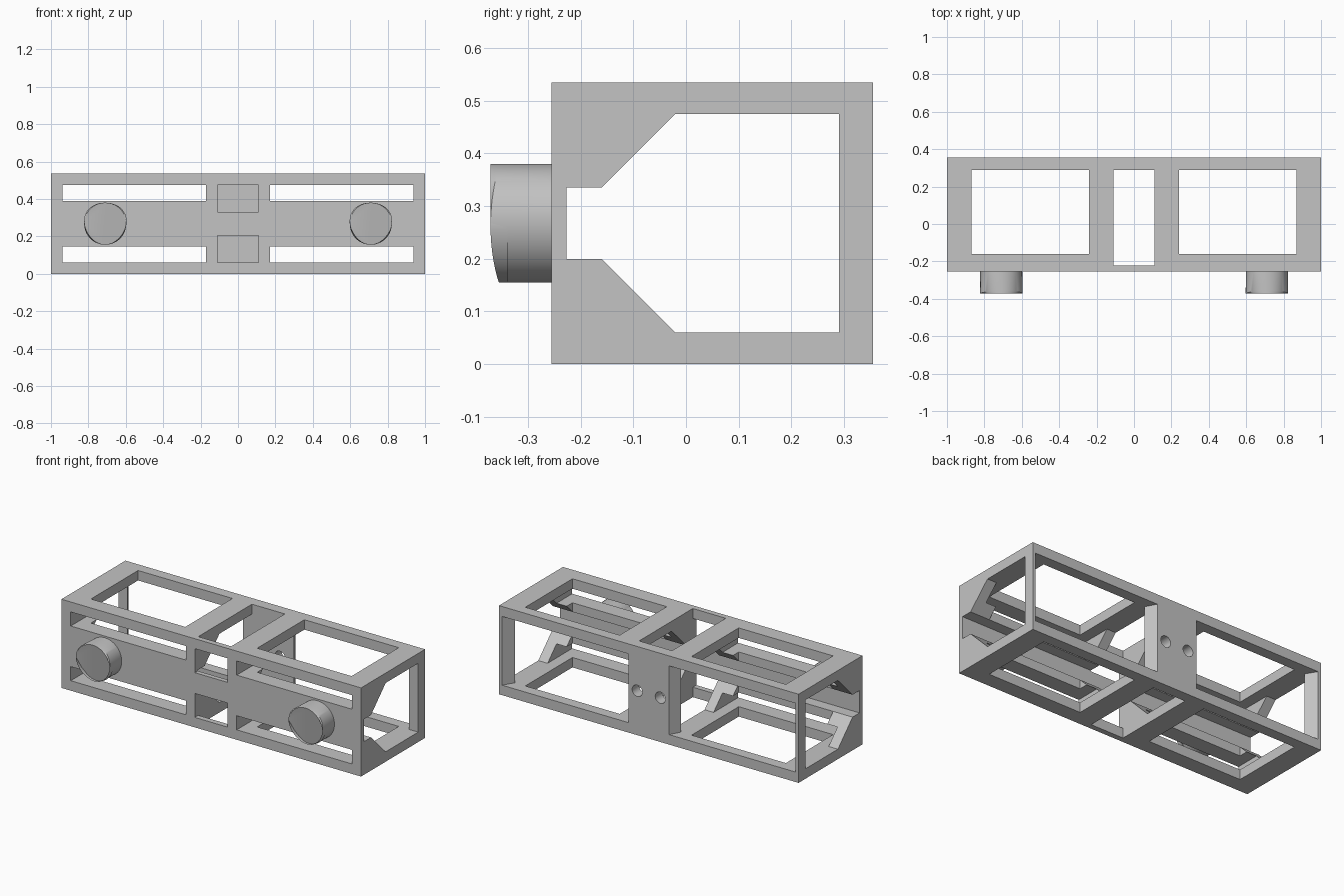
import bpy, bmesh
from mathutils import Vector

cube = bpy.data.objects.get("Cube")
if cube:
    bpy.data.objects.remove(cube, do_unlink=True)

grey = bpy.data.materials.new("plain grey")
grey.use_nodes = True
grey.diffuse_color = (0.55, 0.55, 0.55, 1)
grey.node_tree.nodes["Principled BSDF"].inputs["Base Color"].default_value = (0.55, 0.55, 0.55, 1)

LEFT, FRONT, BACK, TOP = 1.0, -0.255, 0.355, 0.535
MID = TOP / 2
LOW, HIGH, REAR = 0.06, 0.475, 0.29   # inner faces of the rails


def add_object(name, bm):
    bmesh.ops.recalc_face_normals(bm, faces=bm.faces)
    mesh = bpy.data.meshes.new(name)
    bm.to_mesh(mesh)
    bm.free()
    mesh.materials.append(grey)
    obj = bpy.data.objects.new(name, mesh)
    bpy.context.collection.objects.link(obj)
    return obj


def prism(name, points, direction):
    """Extrude a closed 3D outline along a direction."""
    bm = bmesh.new()
    face = bm.faces.new([bm.verts.new(p) for p in points])
    new = bmesh.ops.extrude_face_region(bm, geom=[face])["geom"]
    verts = [g for g in new if isinstance(g, bmesh.types.BMVert)]
    bmesh.ops.translate(bm, verts=verts, vec=Vector(direction))
    # keep the starting cap so that the solid is closed
    if not face.is_valid or any(e.is_boundary for e in bm.edges):
        bmesh.ops.holes_fill(bm, edges=[e for e in bm.edges if e.is_boundary])
    return add_object(name, bm)


def box(name, x0, x1, y0, y1, z0, z1):
    outline = [(x0, y0, z0), (x1, y0, z0), (x1, y1, z0), (x0, y1, z0)]
    return prism(name, outline, (0, 0, z1 - z0))


def cylinder(name, x, y0, y1, z, radius, chamfer=0, sides=64):
    """Cylinder along y, with an optional chamfer on its front rim."""
    bm = bmesh.new()
    bmesh.ops.create_cone(bm, cap_ends=True, segments=sides, radius1=radius,
                          radius2=radius, depth=y1 - y0)
    for v in bm.verts:
        a, b, c = v.co
        v.co = (x + a, (y0 + y1) / 2 + c, z + b)
    if chamfer:
        rim = [e for e in bm.edges if all(v.co.y < y0 + 1e-4 for v in e.verts)]
        bmesh.ops.bevel(bm, geom=rim, offset=chamfer, segments=1, affect='EDGES')
    return add_object(name, bm)


# Frame block
frame = box("frame", -LEFT, LEFT, FRONT, BACK, 0, TOP)

# Lengthwise tunnel with a narrow channel at the front
half = [(REAR, LOW), (-0.02, LOW), (-0.16, 0.2), (-0.227, 0.2)]
tunnel = half + [(y, TOP - z) for y, z in reversed(half)]
cutters = [prism("tunnel_cutter", [(-1.2, y, z) for y, z in tunnel], (2.4, 0, 0))]

# Middle opening through top and bottom, and the two middle front windows
cutters.append(box("middle_cutter", -0.11, 0.11, -0.222, REAR, -0.2, 0.8))
for z0, z1 in ((LOW, 0.205), (TOP - 0.205, HIGH)):
    cutters.append(box("front_window_cutter", -0.11, 0.11, -0.5, 0, z0, z1))

for s in (-1, 1):
    # Large opening through top and bottom
    x0, x1 = sorted((s * 0.24, s * 0.87))
    cutters.append(box("top_window_cutter", x0, x1, -0.16, REAR, -0.2, 0.8))
    # Long slots in the front
    x0, x1 = sorted((s * 0.17, s * 0.938))
    for z0, z1 in ((LOW, 0.145), (TOP - 0.145, HIGH)):
        cutters.append(box("slot_cutter", x0, x1, -0.5, 0.2, z0, z1))
    # Rear window with flared sides
    flare = [(0.17, 0.2), (0.94, 0.2), (0.94, REAR), (0.98, BACK),
             (0.98, 0.5), (0.136, 0.5), (0.136, BACK), (0.17, REAR)]
    cutters.append(prism("rear_window_cutter", [(s * x, y, LOW) for x, y in flare],
                         (0, 0, HIGH - LOW)))
    # Screw hole in the rear panel
    cutters.append(cylinder("hole_cutter", s * 0.077, 0.2, 0.5, MID, 0.034, sides=32))

# Cut the frame, then drop the cutters
for cutter in cutters:
    cutter.hide_render = True
    mod = frame.modifiers.new("cut", 'BOOLEAN')
    mod.operation = 'DIFFERENCE'
    mod.solver = 'EXACT'
    mod.object = cutter
bpy.context.view_layer.update()
graph = bpy.context.evaluated_depsgraph_get()
cut_mesh = bpy.data.meshes.new_from_object(frame.evaluated_get(graph))
frame.modifiers.clear()
frame.data = cut_mesh
for cutter in cutters:
    bpy.data.objects.remove(cutter, do_unlink=True)

# Front knobs
knobs = [cylinder(name, x, -0.355, FRONT, MID, 0.1125, 0.016)
         for name, x in (("left_knob", 0.71), ("right_knob", -0.71))]

# Smooth round surfaces, keep edges sharp
bpy.ops.object.select_all(action='DESELECT')
for obj in [frame] + knobs:
    obj.select_set(True)
bpy.context.view_layer.objects.active = frame
bpy.ops.object.shade_smooth_by_angle(angle=0.5)
